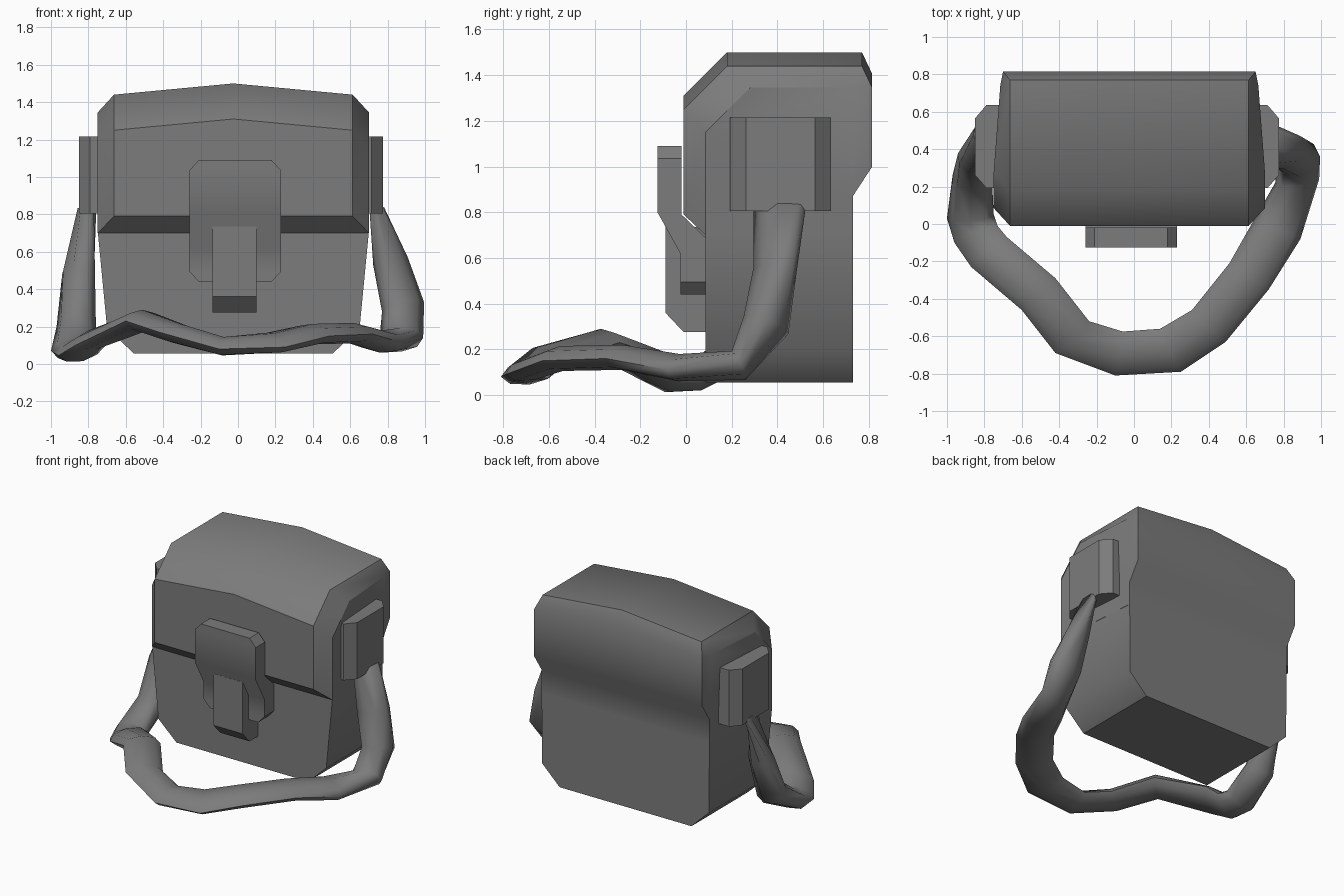
import bpy, bmesh, math
from mathutils import Vector

CX = -0.025  # centre line of the bag
grey = bpy.data.materials.new("dark_grey")
grey.diffuse_color = (0.2, 0.2, 0.2, 1)


def loft(name, rings, smooth=None, soft=None):
    """Skin equal-length point rings, cap the ends; soft(a, b) picks edges kept smooth."""
    bm = bmesh.new()
    rows = [[bm.verts.new(p) for p in r] for r in rings]
    n = len(rows[0])
    for a, b in zip(rows, rows[1:]):
        for i in range(n):
            j = (i + 1) % n
            bm.faces.new((a[i], a[j], b[j], b[i]))
    bm.faces.new(rows[0])
    bm.faces.new(rows[-1])
    bmesh.ops.remove_doubles(bm, verts=bm.verts, dist=0.0005)
    bmesh.ops.recalc_face_normals(bm, faces=bm.faces)
    me = bpy.data.meshes.new(name)
    bm.to_mesh(me)
    bm.free()
    me.materials.append(grey)
    ob = bpy.data.objects.new(name, me)
    bpy.context.collection.objects.link(ob)
    if smooth:
        bpy.ops.object.select_all(action='DESELECT')
        ob.select_set(True)
        bpy.context.view_layer.objects.active = ob
        bpy.ops.object.shade_smooth_by_angle(angle=math.radians(smooth))
    if soft:
        for e in me.edges:
            if soft(*(me.vertices[v].co for v in e.vertices)):
                e.use_edge_sharp = False
    return ob


# bag body: tapered box with chamfered lower corners
loft("bag_body", [
    [(CX - f, 0.085, z), (CX + f, 0.085, z), (CX + b, 0.73, z), (CX - b, 0.73, z)]
    for z, f, b in ((0.055, 0.53, 0.53), (0.19, 0.675, 0.67), (0.71, 0.725, 0.675))],
    40, lambda a, b: abs(a.z - 0.19) < 0.01 and abs(b.z - 0.19) < 0.01)

# lid: outer profile (half width, y, z) and the bevelled side profile
outer = [(0.638, 0.085, 0.70), (0.638, -0.01, 0.79), (0.638, -0.01, 1.25),
         (0.638, 0.18, 1.44), (0.638, 0.77, 1.44), (0.675, 0.815, 1.345),
         (0.675, 0.815, 1.0), (0.675, 0.73, 0.87), (0.675, 0.73, 0.70)]
side = [(0.725, 0.085, 0.70), (0.725, 0.085, 0.70), (0.725, 0.085, 1.15),
        (0.725, 0.28, 1.345), (0.69, 0.74, 1.345)] + outer[5:]
middle = [(0, y, z + (0.06 if z > 1.2 else 0)) for _, y, z in outer]
loft("lid", [[(CX + s * h, y, z) for h, y, z in prof]
             for s, prof in ((-1, side), (-1, outer), (1, middle), (1, outer), (1, side))],
     35, lambda a, b: abs(a.y - 0.18) < 0.01 and abs(b.y - 0.18) < 0.01)

# strap tabs on both sides
for label, s, x in (("left", -1, -0.85), ("right", 1, 0.775)):
    plan = [(0.15, 0.193), (0.06, 0.193), (0, 0.262), (0, 0.565), (0.06, 0.635), (0.15, 0.635)]
    loft(label + "_strap_tab", [[(x - s * d, y, z) for d, y in plan] for z in (0.805, 1.215)])

# clasp plate: bent sheet, stations of (front y, front z, back y, back z, half width)
plate = [(-0.125, 1.09, -0.02, 1.09, 0.195), (-0.125, 1.035, -0.02, 1.035, 0.245),
         (-0.125, 0.80, -0.02, 0.79, 0.245), (-0.025, 0.62, 0.085, 0.69, 0.245),
         (-0.025, 0.495, 0.085, 0.495, 0.245), (-0.025, 0.44, 0.085, 0.44, 0.195)]
loft("clasp_plate", [[(-0.015 - w, yf, zf), (-0.015 + w, yf, zf),
                      (-0.015 + w, yb, zb), (-0.015 - w, yb, zb)]
                     for yf, zf, yb, zb, w in plate], 40)

# clasp tongue: block with a chamfered lower front edge
tongue = [(-0.09, 0.735), (0.085, 0.735), (0.085, 0.275), (-0.01, 0.275), (-0.09, 0.36)]
loft("clasp_tongue", [[(x, y, z) for y, z in tongue] for x in (-0.135, 0.10)])

# shoulder strap: outer edge, inner edge and half thickness per station
strap = [
    ((0.765, 0.525, 0.83), (0.72, 0.295, 0.83), 0.035),
    ((0.89, 0.47, 0.56), (0.74, 0.31, 0.54), 0.08),
    ((0.995, 0.36, 0.33), (0.77, 0.34, 0.28), 0.105),
    ((0.99, 0.24, 0.14), (0.755, 0.22, 0.12), 0.07),
    ((0.89, -0.08, 0.11), (0.64, 0.02, 0.13), 0.06),
    ((0.72, -0.35, 0.16), (0.51, -0.21, 0.17), 0.055),
    ((0.49, -0.63, 0.15), (0.31, -0.46, 0.17), 0.055),
    ((0.25, -0.79, 0.09), (0.14, -0.56, 0.14), 0.05),
    ((-0.10, -0.81, 0.08), (-0.06, -0.575, 0.11), 0.05),
    ((-0.42, -0.69, 0.17), (-0.24, -0.52, 0.16), 0.055),
    ((-0.60, -0.46, 0.23), (-0.42, -0.29, 0.23), 0.06),
    ((-0.87, -0.23, 0.10), (-0.68, -0.07, 0.16), 0.055),
    ((-0.96, -0.10, 0.045), (-0.73, -0.01, 0.10), 0.06),
    ((-1.00, 0.03, 0.07), (-0.75, 0.05, 0.09), 0.065),
    ((-0.97, 0.26, 0.20), (-0.76, 0.25, 0.22), 0.095),
    ((-0.94, 0.38, 0.48), (-0.765, 0.32, 0.50), 0.085),
    ((-0.845, 0.525, 0.83), (-0.77, 0.295, 0.83), 0.035)]
centres = [(Vector(o) + Vector(i)) / 2 for o, i, _ in strap]
rings = []
for k, (o, i, t) in enumerate(strap):
    tangent = centres[min(k + 1, len(strap) - 1)] - centres[max(k - 1, 0)]
    a = (Vector(o) - Vector(i)) / 2
    b = a.cross(tangent).normalized() * t
    rings.append([centres[k] + a * math.cos(u) + b * math.sin(u)
                  for u in (n * math.pi / 4 for n in range(8))])
loft("shoulder_strap", rings, 80)
